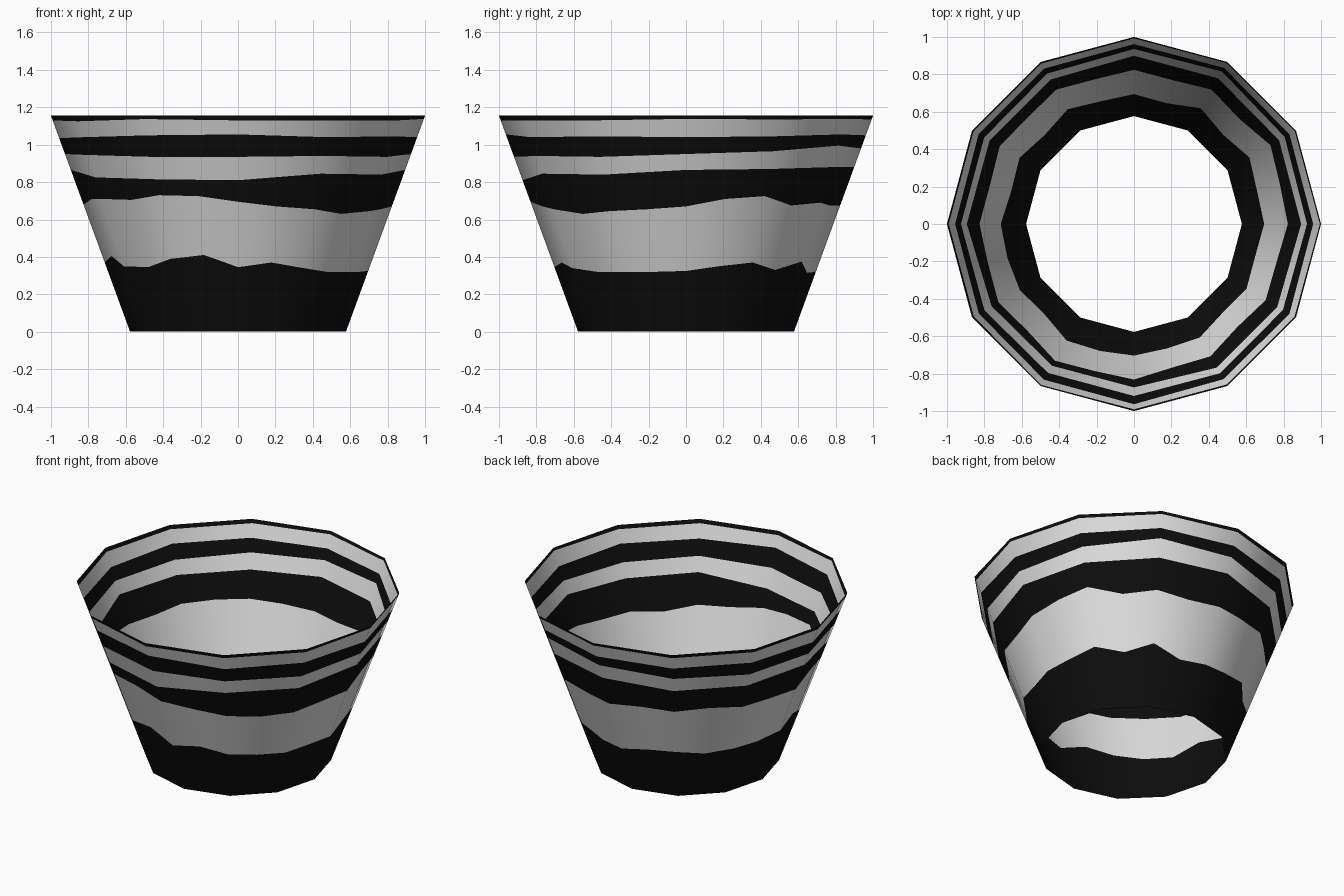
import bpy, math
from mathutils import Vector

if "Cube" in bpy.data.objects:
    bpy.data.objects.remove(bpy.data.objects["Cube"])

SIDES, SUB = 12, 6            # twelve flat sides, each split for the wavy stripes
R0, R1, H = 0.577, 1.0, 1.155
N = SIDES * SUB

# Stripe edge heights round the wall, evenly spaced from +x anticlockwise
EDGES = [
    [.325, .35, .37, .33, .375, .315, .32, .345, .36, .33, .355, .345,
     .37, .405, .35, .345, .39, .41, .345, .37, .34, .32, .32, .32],
    [.67, .71, .725, .675, .69, .675, .675, .69, .69, .70, .69, .68,
     .68, .71, .71, .705, .73, .725, .695, .67, .655, .63, .645, .655],
    [.865, .87, .88, .88, .86, .86, .865, .825, .815, .81, .845, .84],
    [.95, .965, .995, .98, .96, .95, .95, .945, .935, .935, .94, .935],
    [1.04, 1.045, 1.055, 1.05, 1.045, 1.045, 1.035, 1.04, 1.05, 1.055, 1.04, 1.045],
    [1.138, 1.135, 1.138, 1.135, 1.13, 1.13, 1.13, 1.125, 1.137, 1.13, 1.13, 1.13],
]


def height(table, i):
    t = i / N * len(table)
    k = int(t)
    f = t - k
    return table[k % len(table)] * (1 - f) + table[(k + 1) % len(table)] * f


def material(name, v):
    m = bpy.data.materials.new(name)
    m.diffuse_color = (v, v, v, 1)
    m.use_nodes = True
    m.node_tree.nodes["Principled BSDF"].inputs["Base Color"].default_value = m.diffuse_color
    return m


def corner(k):
    a = 2 * math.pi * k / SIDES
    return Vector((math.cos(a), math.sin(a), 0))


# Open tapered wall: one column of vertices per step, one row per stripe edge
verts, normals, faces, tones = [], [], [], []
rows = len(EDGES) + 2
slope = (R1 - R0) / H
for i in range(N):
    k, f = divmod(i, SUB)
    d = corner(k).lerp(corner(k + 1), f / SUB)
    for z in [0] + [height(t, i) for t in EDGES] + [H]:
        verts.append(d * (R0 + slope * z) + Vector((0, 0, z)))
        normals.append((d.normalized() - Vector((0, 0, slope))).normalized())
    for j in range(rows - 1):
        a, b = i * rows + j, (i + 1) % N * rows + j
        faces.append((a, b, b + 1, a + 1))
        tones.append(j % 2)

mesh = bpy.data.meshes.new("striped_wall")
mesh.from_pydata(verts, [], faces)
mesh.materials.append(material("black", 0.004))
mesh.materials.append(material("pale_grey", 0.75))
for p, t in zip(mesh.polygons, tones):
    p.material_index = t
    p.use_smooth = True
mesh.update()
mesh.normals_split_custom_set_from_vertices(normals)  # soft shading round the corners
wall = bpy.data.objects.new("striped_wall", mesh)
bpy.context.collection.objects.link(wall)
